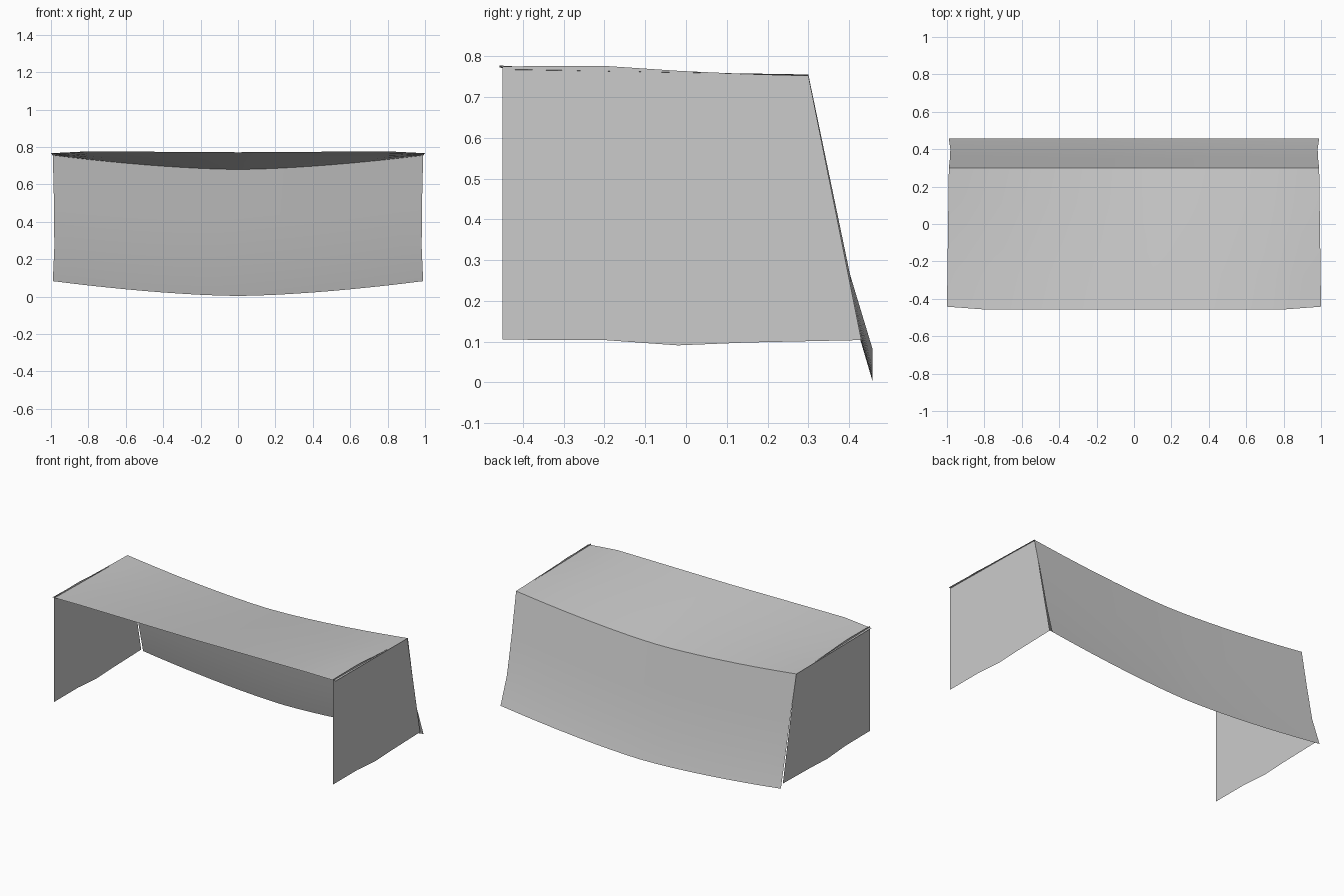
import bpy, bmesh

if "Cube" in bpy.data.objects:
    bpy.data.objects.remove(bpy.data.objects["Cube"])

def sheet(name, rows, smooth=True):
    """Skin a grid of points (list of rows) into a thin open panel."""
    bm = bmesh.new()
    grid = [[bm.verts.new(p) for p in row] for row in rows]
    for a, b in zip(grid, grid[1:]):
        for i in range(len(a) - 1):
            bm.faces.new((a[i], a[i + 1], b[i + 1], b[i]))
    me = bpy.data.meshes.new(name)
    bm.to_mesh(me)
    bm.free()
    ob = bpy.data.objects.new(name, me)
    bpy.context.collection.objects.link(ob)
    for f in me.polygons:
        f.use_smooth = smooth
    return ob

STEPS = [i / 10 for i in range(-10, 11)]

def sag(x):
    return abs(x) ** 1.6

# Top panel: straight front edge with dipped corners, sagging back edge
def top_row(t):
    row = []
    for x in STEPS:
        end = max(0, (abs(x) - 0.8) / 0.2)
        front_z = 0.772 + 0.005 * min(1, abs(x) / 0.8) - 0.01 * end
        back_z = 0.68 + 0.075 * sag(x)
        y = (-0.457 + 0.015 * end) * (1 - t) + 0.30 * t
        row.append((x * (1 - 0.01 * t), y, front_z * (1 - t) + back_z * t))
    return row

sheet("top_panel", [top_row(i / 4) for i in range(5)])

# Back panel: leans outward and flares at the lower edge
back_profile = [(0.99, 0.457, 0.004, 0.079), (0.982, 0.402, 0.19, 0.075),
                (0.984, 0.352, 0.43, 0.075), (0.99, 0.30, 0.68, 0.075)]
sheet("back_panel", [[(-x * w, y, z + s * sag(x)) for x in STEPS]
                     for w, y, z, s in back_profile])

# Side panels: flat, gently wavy top and bottom edges, sloped rear edge
low = [(-0.45, 0.105), (-0.2, 0.104), (-0.02, 0.091), (0.15, 0.098), (0.43, 0.104)]
high = [(-0.45, 0.775), (-0.2, 0.776), (-0.02, 0.764), (0.15, 0.756), (0.30, 0.752)]
for side, label in ((1, "right"), (-1, "left")):
    rows = [[(side * 0.985, y, z) for y, z in edge] for edge in (low, high)]
    sheet(label + "_side_panel", rows if side > 0 else rows[::-1], smooth=False)
